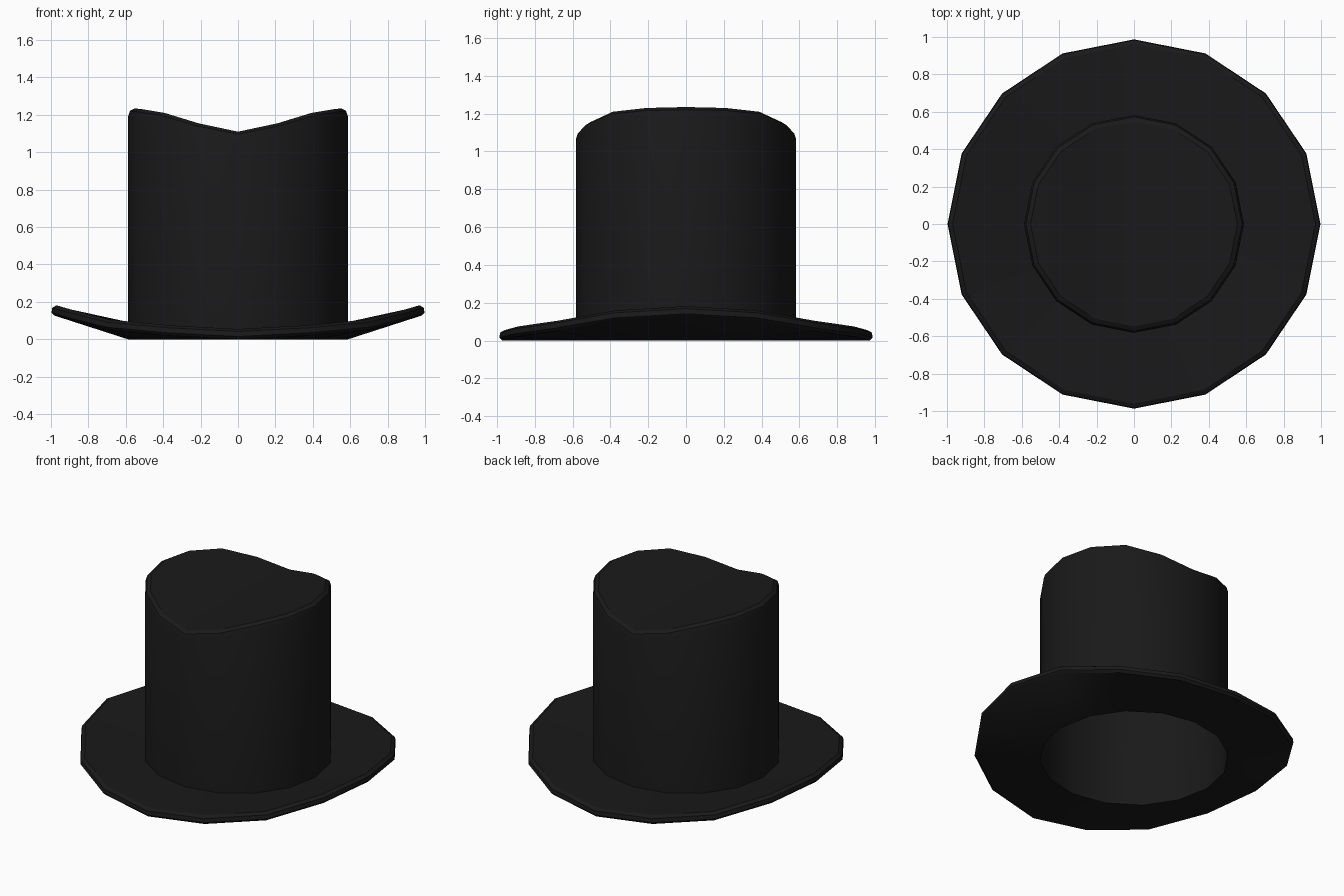
import bpy, bmesh, math

if "Cube" in bpy.data.objects:
    bpy.data.objects.remove(bpy.data.objects["Cube"])

SIDES = 16

felt = bpy.data.materials.new("black_felt")
felt.diffuse_color = (0.01, 0.01, 0.01, 1)
felt.use_nodes = True
felt.node_tree.nodes["Principled BSDF"].inputs["Base Color"].default_value = felt.diffuse_color


def lerp_table(table, x):
    """Piecewise linear height lookup over |x|."""
    x = min(abs(x), table[-1][0])
    for (x0, z0), (x1, z1) in zip(table, table[1:]):
        if x <= x1:
            return z0 + (z1 - z0) * (x - x0) / (x1 - x0)
    return table[-1][1]


def ring(bm, radius, height):
    """Ring of 16 vertices, height given as a function of the cosine."""
    verts = []
    for i in range(SIDES):
        a = 2 * math.pi * i / SIDES
        c, s = math.cos(a), math.sin(a)
        verts.append(bm.verts.new((radius * c, radius * s * 0.99, height(c))))
    return verts


def bridge(bm, lower, upper):
    for i in range(SIDES):
        j = (i + 1) % SIDES
        bm.faces.new((lower[i], lower[j], upper[j], upper[i]))


def finish(bm, name):
    bmesh.ops.recalc_face_normals(bm, faces=bm.faces)
    mesh = bpy.data.meshes.new(name)
    bm.to_mesh(mesh)
    bm.free()
    obj = bpy.data.objects.new(name, mesh)
    bpy.context.collection.objects.link(obj)
    mesh.materials.append(felt)
    bpy.ops.object.select_all(action='DESELECT')
    obj.select_set(True)
    bpy.context.view_layer.objects.active = obj
    bpy.ops.object.shade_smooth_by_angle(angle=math.radians(30))


# Crown: open tube with a rounded rim and a creased saddle top
CREASE = [(0, 1.11), (0.383, 1.155), (0.707, 1.21), (0.924, 1.23), (1, 1.235)]
bm = bmesh.new()
rings = [ring(bm, r, f) for r, f in (
    (0.588, lambda c: 0.0),
    (0.588, lambda c: lerp_table(CREASE, c) - 0.045),
    (0.578, lambda c: lerp_table(CREASE, c) - 0.014),
    (0.553, lambda c: lerp_table(CREASE, c)))]
for a, b in zip(rings, rings[1:]):
    bridge(bm, a, b)
top = rings[-1]
half = SIDES // 2
for i in range(half):                     # strips running front to back
    corners = [top[i], top[i + 1], top[-i - 1], top[-i % SIDES]]
    bm.faces.new(list(dict.fromkeys(corners)))
finish(bm, "crown")

# Brim: thick ring whose left and right sides curl up
CURL = [(0, 0), (0.383, 0.02), (0.707, 0.05), (0.924, 0.105), (1, 0.127)]
bm = bmesh.new()
rings = [ring(bm, r, f) for r, f in (
    (0.588, lambda c: 0.0),
    (0.982, lambda c: lerp_table(CURL, c)),
    (0.997, lambda c: lerp_table(CURL, c) + 0.015),
    (0.993, lambda c: lerp_table(CURL, c) + 0.042),
    (0.970, lambda c: lerp_table(CURL, c) + 0.055),
    (0.588, lambda c: 0.055))]
for a, b in zip(rings, rings[1:] + rings[:1]):
    bridge(bm, a, b)
finish(bm, "brim")
